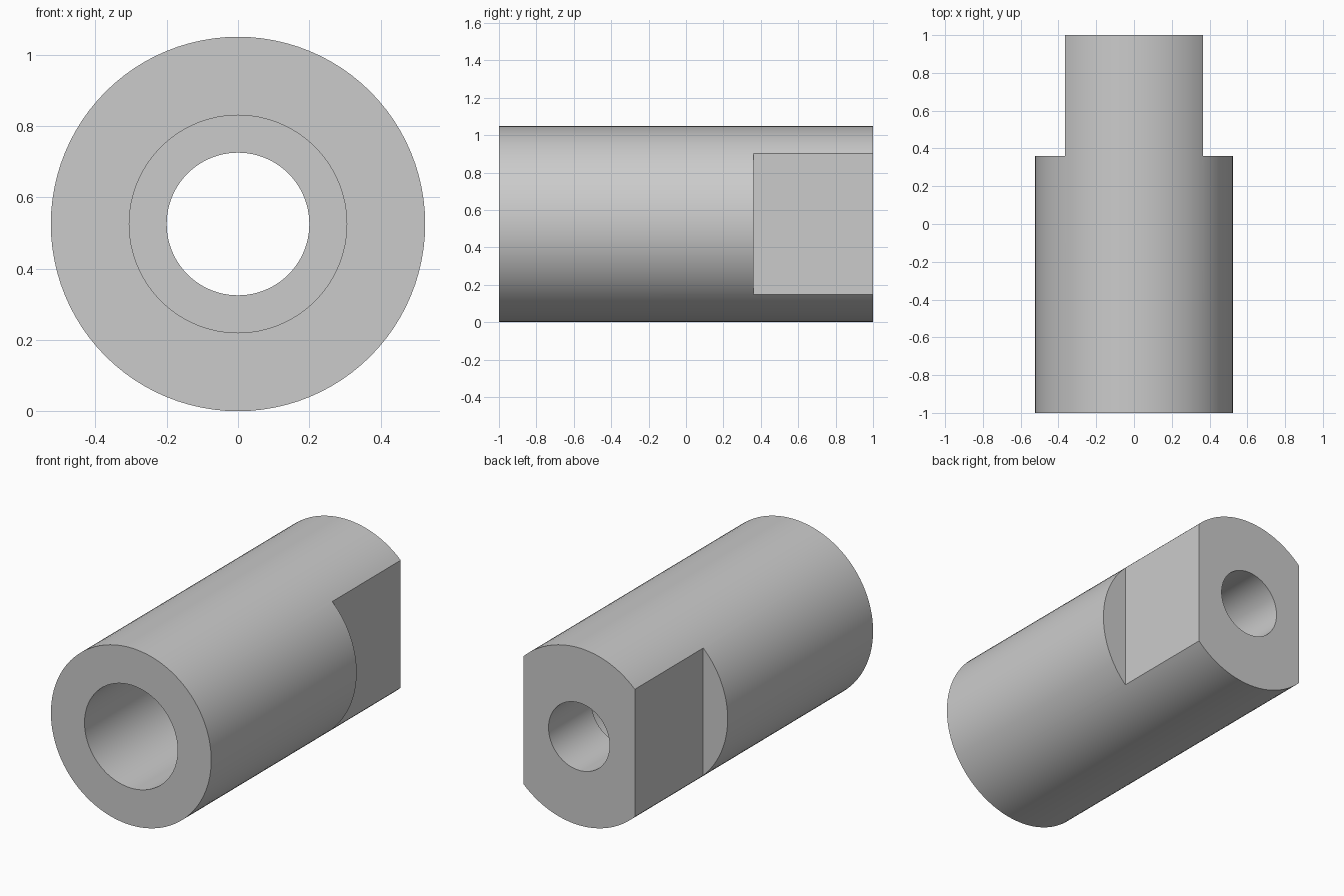
import bpy
from math import radians

if "Cube" in bpy.data.objects:
    bpy.data.objects.remove(bpy.data.objects["Cube"], do_unlink=True)

RADIUS = 0.525      # outer radius, also the height of the axis
FLAT_X = 0.365      # half width across the wrench flats
FLAT_Y = 0.36       # where the flats begin
STEP_Y = 0.6        # where the wide bore narrows


def cylinder(name, radius, y0, y1):
    """Cylinder lying along y, centred on the part's axis."""
    bpy.ops.mesh.primitive_cylinder_add(
        vertices=96, radius=radius, depth=y1 - y0,
        location=(0, (y0 + y1) / 2, RADIUS), rotation=(radians(90), 0, 0))
    bpy.context.object.name = name
    return bpy.context.object


def block(name, x0, x1, y0, y1):
    """Box taller than the part, used to mill a flat."""
    bpy.ops.mesh.primitive_cube_add(
        size=1, location=((x0 + x1) / 2, (y0 + y1) / 2, RADIUS))
    obj = bpy.context.object
    obj.name = name
    obj.scale = (x1 - x0, y1 - y0, 2)
    return obj


# Outer body
body = cylinder("sleeve_body", RADIUS, -1, 1)

# Stepped bore and the two side flats
cutters = [
    cylinder("wide_bore_cutter", 0.305, -1.1, STEP_Y),
    cylinder("narrow_bore_cutter", 0.2, STEP_Y - 0.2, 1.1),
    block("left_flat_cutter", FLAT_X, 1, FLAT_Y, 1.1),
    block("right_flat_cutter", -1, -FLAT_X, FLAT_Y, 1.1),
]
bpy.context.view_layer.update()
bpy.ops.object.select_all(action='DESELECT')
bpy.context.view_layer.objects.active = body
body.select_set(True)
for cutter in cutters:
    cutter.hide_render = True
    cut = body.modifiers.new(cutter.name, 'BOOLEAN')
    cut.operation = 'DIFFERENCE'
    cut.solver = 'EXACT'
    cut.object = cutter
    bpy.ops.object.modifier_apply(modifier=cut.name)
    bpy.data.objects.remove(cutter, do_unlink=True)

# Smooth round walls with crisp rims
bpy.ops.object.shade_smooth_by_angle(angle=radians(25))

# Plain grey finish
grey = bpy.data.materials.new("light_grey")
grey.use_nodes = True
colour = (0.6, 0.6, 0.6, 1)
grey.diffuse_color = colour
grey.node_tree.nodes["Principled BSDF"].inputs["Base Color"].default_value = colour
body.data.materials.clear()
body.data.materials.append(grey)
